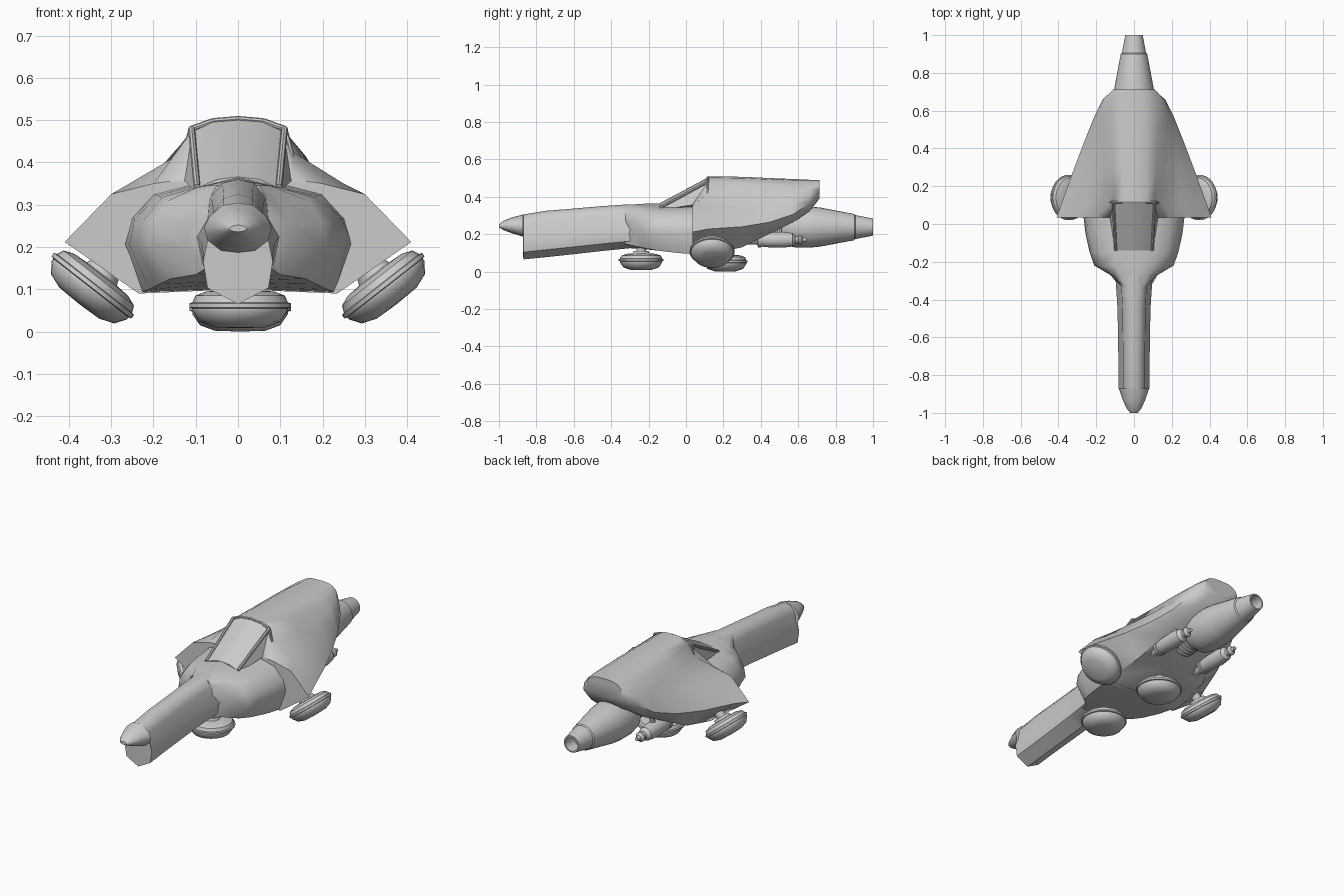
import bpy, bmesh, math
from mathutils import Matrix, Vector


def finish(name, bm, angle=35):
    bmesh.ops.remove_doubles(bm, verts=bm.verts, dist=1e-5)
    bmesh.ops.recalc_face_normals(bm, faces=bm.faces)
    me = bpy.data.meshes.new(name)
    bm.to_mesh(me)
    bm.free()
    ob = bpy.data.objects.new(name, me)
    bpy.context.collection.objects.link(ob)
    bpy.ops.object.select_all(action='DESELECT')
    ob.select_set(True)
    bpy.context.view_layer.objects.active = ob
    bpy.ops.object.shade_smooth_by_angle(angle=math.radians(angle))
    return ob


def loft(name, sections, angle=35):
    """sections: (y, half outline from top centre to bottom centre)"""
    bm = bmesh.new()
    rings = []
    for y, half in sections:
        pts = list(half) + [(-x, z) for x, z in half[-2:0:-1]]
        rings.append([bm.verts.new((x, y, z)) for x, z in pts])
    n = len(rings[0])
    for a, b in zip(rings, rings[1:]):
        for i in range(n):
            j = (i + 1) % n
            bm.faces.new((a[i], a[j], b[j], b[i]))
    bm.faces.new(rings[0])
    bm.faces.new(rings[-1])
    return finish(name, bm, angle)


def lathe(name, profile, mat, steps=32, angle=35):
    """profile of (radius, height) spun about local z"""
    bm = bmesh.new()
    vs = [bm.verts.new((r, 0, h)) for r, h in profile]
    es = [bm.edges.new(p) for p in zip(vs, vs[1:])]
    bmesh.ops.spin(bm, geom=vs + es, cent=(0, 0, 0), axis=(0, 0, 1),
                   angle=2 * math.pi, steps=steps, use_duplicate=False)
    bm.transform(mat)
    return finish(name, bm, angle)


def rod(name, a, b, r):
    a, b = Vector(a), Vector(b)
    d = b - a
    m = Matrix.Translation(a) @ d.to_track_quat('Z', 'Y').to_matrix().to_4x4()
    return lathe(name, [(0, 0), (r, 0), (r, d.length), (0, d.length)], m, 8)


# long nose with overhanging beak above a flat intake plate
beak = [(0, 1), (.45, .95), (.85, .72), (1, .5), (.9, .25), (.5, .04), (0, 0)]
neck = [(0, 1), (.4, .96), (.68, .82), (.72, .62), (.97, .42), (.85, .16), (0, 0)]
stations = [(beak, -1, .252, .236, .02), (beak, -.975, .272, .222, .04),
            (beak, -.93, .29, .205, .06), (beak, -.872, .305, .187, .08),
            (neck, -.87, .305, .065, .085), (neck, -.75, .325, .077, .085),
            (neck, -.6, .337, .093, .087), (neck, -.45, .35, .11, .09),
            (neck, -.3, .36, .125, .1), (neck, -.1, .36, .12, .12)]
loft("nose", [(y, [(x * w, b + z * (t - b)) for x, z in shape])
              for shape, y, t, b, w in stations], 45)

# front body with bulging cheeks
loft("front_body", [
    (-.33, [(0, .355), (.05, .345), (.062, .325), (.065, .27), (.07, .21), (.075, .15), (0, .13)]),
    (-.27, [(0, .36), (.075, .345), (.105, .315), (.12, .26), (.125, .2), (.1, .135), (0, .125)]),
    (-.22, [(0, .363), (.1, .34), (.165, .31), (.2, .255), (.21, .2), (.16, .125), (0, .12)]),
    (-.15, [(0, .365), (.11, .338), (.18, .318), (.225, .262), (.235, .2), (.185, .112), (0, .115)]),
    (-.05, [(0, .365), (.12, .34), (.19, .322), (.245, .266), (.257, .205), (.21, .1), (0, .108)]),
    (.06, [(0, .365), (.12, .345), (.2, .325), (.252, .268), (.27, .207), (.23, .092), (0, .1)]),
], 50)

# rear hull, flared to wing tips at the front and tapering to the tail
loft("rear_hull", [
    (.035, [(0, .36), (.08, .36), (.13, .36), (.2, .35), (.3, .325), (.41, .212), (.235, .09), (0, .1)]),
    (.12, [(0, .508), (.06, .503), (.105, .48), (.13, .425), (.25, .35), (.38, .228), (.235, .093), (0, .105)]),
    (.3, [(0, .507), (.065, .5), (.115, .468), (.155, .405), (.24, .34), (.315, .24), (.215, .13), (0, .15)]),
    (.45, [(0, .5), (.07, .493), (.12, .463), (.165, .405), (.22, .345), (.258, .265), (.18, .205), (0, .22)]),
    (.57, [(0, .495), (.07, .49), (.12, .46), (.16, .415), (.19, .365), (.21, .305), (.15, .262), (0, .27)]),
    (.66, [(0, .491), (.06, .488), (.1, .472), (.135, .442), (.16, .405), (.165, .365), (.12, .325), (0, .32)]),
    (.713, [(0, .49), (.05, .488), (.08, .478), (.1, .46), (.108, .44), (.1, .41), (.07, .39), (0, .39)]),
], 42)

# sloping windscreen wedge with frame rails
loft("windscreen", [
    (-.14, [(0, .366), (.05, .36), (.095, .34), (.1, .33), (0, .3)]),
    (.12, [(0, .505), (.06, .5), (.108, .476), (.14, .37), (0, .3)]),
], 25)
for s in (-1, 1):
    rod("windscreen_rail", (s * .097, -.14, .342), (s * .11, .115, .48), .008)
    rod("windscreen_pillar", (s * .11, .115, .48), (s * .14, .11, .372), .007)
    rod("windscreen_header", (0, .117, .503), (s * .06, .117, .498), .007)
    rod("windscreen_header_corner", (s * .06, .117, .498), (s * .11, .115, .48), .007)

# main engine with ribbed neck and open nozzle
along_y = Matrix.Rotation(-math.pi / 2, 4, 'X')
engine = [(0, .2), (.05, .2), (.05, .4)]
for k in range(4):
    h = .4 + k * .025
    engine += [(.065, h), (.065, h + .014), (.054, h + .014), (.054, h + .025)]
engine += [(.075, .505), (.1, .54), (.11, .59), (.11, .66), (.104, .72), (.07, .9),
           (.064, .905), (.046, 1), (.038, 1), (.035, .93), (0, .93)]
lathe("main_engine", engine, Matrix.Translation((0, 0, .238)) @ along_y)

# side thrusters on short pylons
thruster = [(0, .3), (.025, .3), (.025, .38), (.04, .385), (.04, .4), (.036, .402), (.04, .44),
            (.042, .52), (.036, .57), (.02, .585), (.018, .6), (.026, .605), (.026, .615),
            (.012, .625), (.01, .645), (0, .645)]
for s in (-1, 1):
    lathe("side_thruster", thruster, Matrix.Translation((s * .15, 0, .17)) @ along_y, 24)
    for y in (.43, .5):
        rod("thruster_pylon", (s * .15, y, .17), (s * .14, y, .27), .014)

# hover pads: front, rear and two tilted outboard
pad = [(0, -.047), (.06, -.045), (.095, -.032), (.113, -.006), (.113, 0), (.12, .002),
       (.12, .012), (.113, .014), (.106, .03), (.08, .04), (.045, .042), (.04, .055),
       (.025, .055), (.025, .1), (0, .1)]
for name, loc, tilt in (("front_pad", (.005, -.24, .055), 0), ("rear_pad", (.005, .21, .047), 0),
                        ("right_pad", (.348, .14, .103), -38), ("left_pad", (-.348, .14, .103), 38)):
    m = Matrix.Translation(loc) @ Matrix.Rotation(math.radians(tilt), 4, 'Y')
    lathe(name, pad, m)
